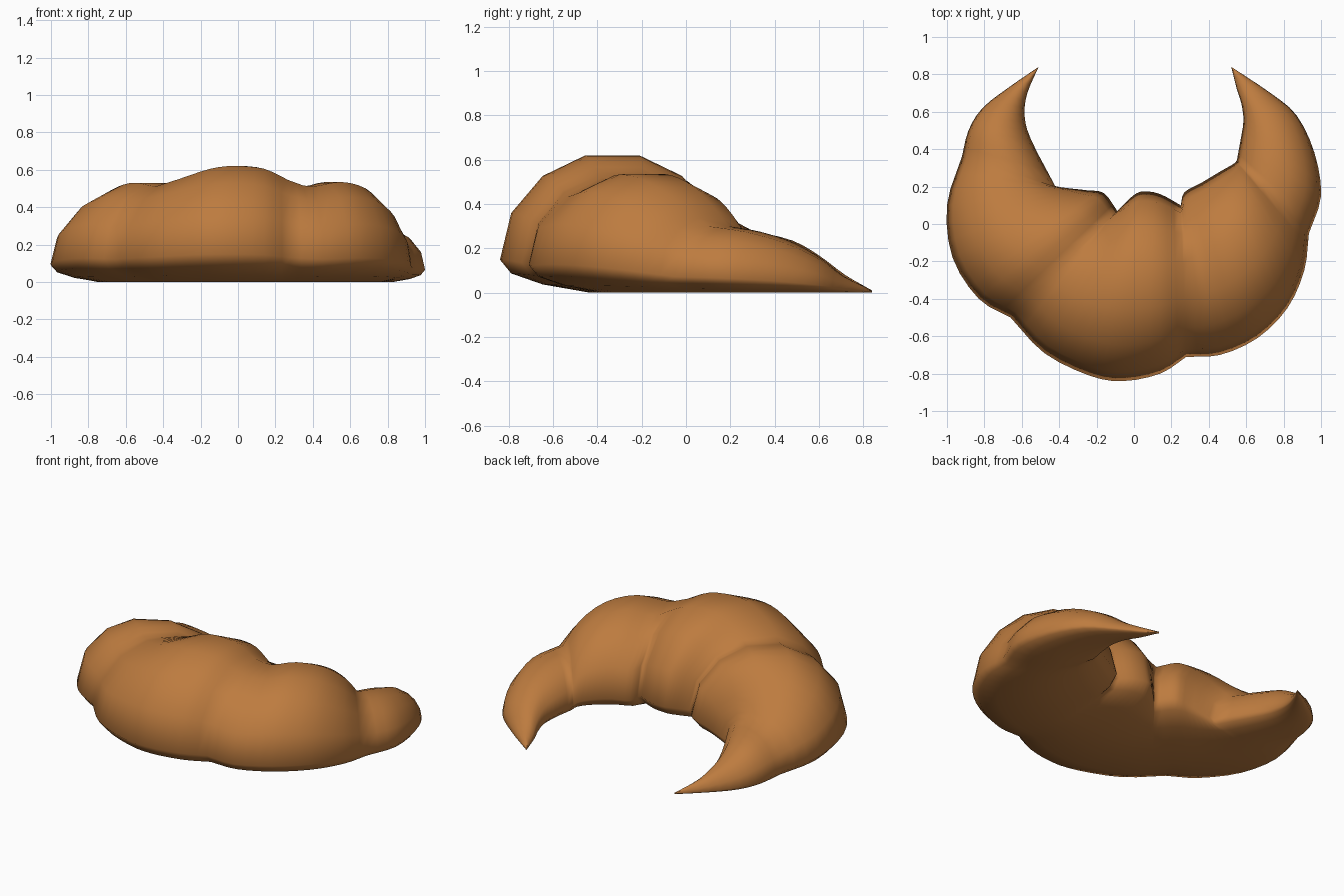
import bpy
import bmesh
from math import radians
from mathutils import Vector

default_cube = bpy.data.objects.get("Cube")
if default_cube:
    bpy.data.objects.remove(default_cube, do_unlink=True)

# Golden baked crust
crust = bpy.data.materials.new("golden_crust")
crust.use_nodes = True
crust_color = (0.51, 0.20, 0.05, 1.0)
crust.diffuse_color = crust_color
crust.node_tree.nodes["Principled BSDF"].inputs["Base Color"].default_value = crust_color

# Half of the cross-section: (position from outer edge, fraction of height)
half = [(0.40, 0), (0.19, 0.06), (0.05, 0.14), (0, 0.24), (0.05, 0.58), (0.19, 0.85), (0.38, 1)]
section = half + [(1 - across, up) for across, up in reversed(half)]

# Each roll of dough: outer x, outer y, inner x, inner y, height
left_horn = [
    (-.51, .84, -.51, .84, .01),
    (-.67, .73, -.57, .70, .08),
    (-.81, .62, -.585, .58, .165),
    (-.885, .50, -.55, .45, .235),
    (-.92, .36, -.42, .20, .28),
]
left_roll = [
    left_horn[-1],
    (-1, .10, -.34, .19, .37),
    (-.97, -.18, -.25, .18, .475),
    (-.83, -.40, -.16, .165, .53),
    (-.66, -.50, -.09, .07, .51),
]
middle_roll = [
    left_roll[-1],
    (-.48, -.69, -.05, .11, .55),
    (-.24, -.81, 0, .155, .605),
    (-.06, -.84, .05, .175, .62),
    (.14, -.80, .14, .16, .605),
    (.28, -.71, .25, .10, .545),
]
right_roll = [
    middle_roll[-1],
    (.46, -.70, .27, .17, .51),
    (.66, -.61, .36, .22, .535),
    (.82, -.45, .46, .28, .50),
    (.91, -.25, .53, .32, .41),
    (.935, -.05, .55, .34, .30),
]
right_horn = [
    right_roll[-1],
    (1, .15, .57, .45, .275),
    (.965, .38, .585, .55, .225),
    (.87, .58, .575, .64, .15),
    (.73, .70, .55, .72, .075),
    (.52, .84, .52, .84, .01),
]


def rounded(roll, steps=3):
    """Smooth a roll between its two seams, leaving the seams creased."""
    points = [Vector(p) for p in roll]
    points = [2 * points[0] - points[1]] + points + [2 * points[-1] - points[-2]]
    result = []
    for a, b, c, d in zip(points, points[1:], points[2:], points[3:]):
        for step in range(steps):
            t = step / steps
            result.append(b + (c - a) * t / 2
                          + (a - b * 2.5 + c * 2 - d / 2) * t ** 2
                          + (b * 1.5 - c * 1.5 + d / 2 - a / 2) * t ** 3)
    return result


def loft(name, stations):
    """Skin the shared cross-section over the stations."""
    bm = bmesh.new()
    rings = []
    for outer_x, outer_y, inner_x, inner_y, height in stations:
        outer, inner = Vector((outer_x, outer_y, 0)), Vector((inner_x, inner_y, 0))
        ring = []
        for across, up in section:
            place = outer.lerp(inner, across)
            place.z = max(up * height, 0)
            ring.append(bm.verts.new(place))
        rings.append(ring)
    count = len(section)
    for ring, following in zip(rings, rings[1:]):
        for i in range(count):
            j = (i + 1) % count
            bm.faces.new((ring[i], ring[j], following[j], following[i]))
    bmesh.ops.remove_doubles(bm, verts=bm.verts, dist=0.0005)
    bmesh.ops.recalc_face_normals(bm, faces=bm.faces)
    mesh = bpy.data.meshes.new(name)
    bm.to_mesh(mesh)
    bm.free()
    mesh.materials.append(crust)
    obj = bpy.data.objects.new(name, mesh)
    bpy.context.collection.objects.link(obj)
    return obj


# One continuous crescent from horn tip to horn tip
stations = []
for roll in (left_horn, left_roll, middle_roll, right_roll, right_horn):
    stations += rounded(roll)
stations.append(Vector(right_horn[-1]))
pastry = loft("crescent_pastry", stations)

bpy.ops.object.select_all(action="DESELECT")
pastry.select_set(True)
bpy.context.view_layer.objects.active = pastry
bpy.ops.object.shade_smooth_by_angle(angle=radians(100))
